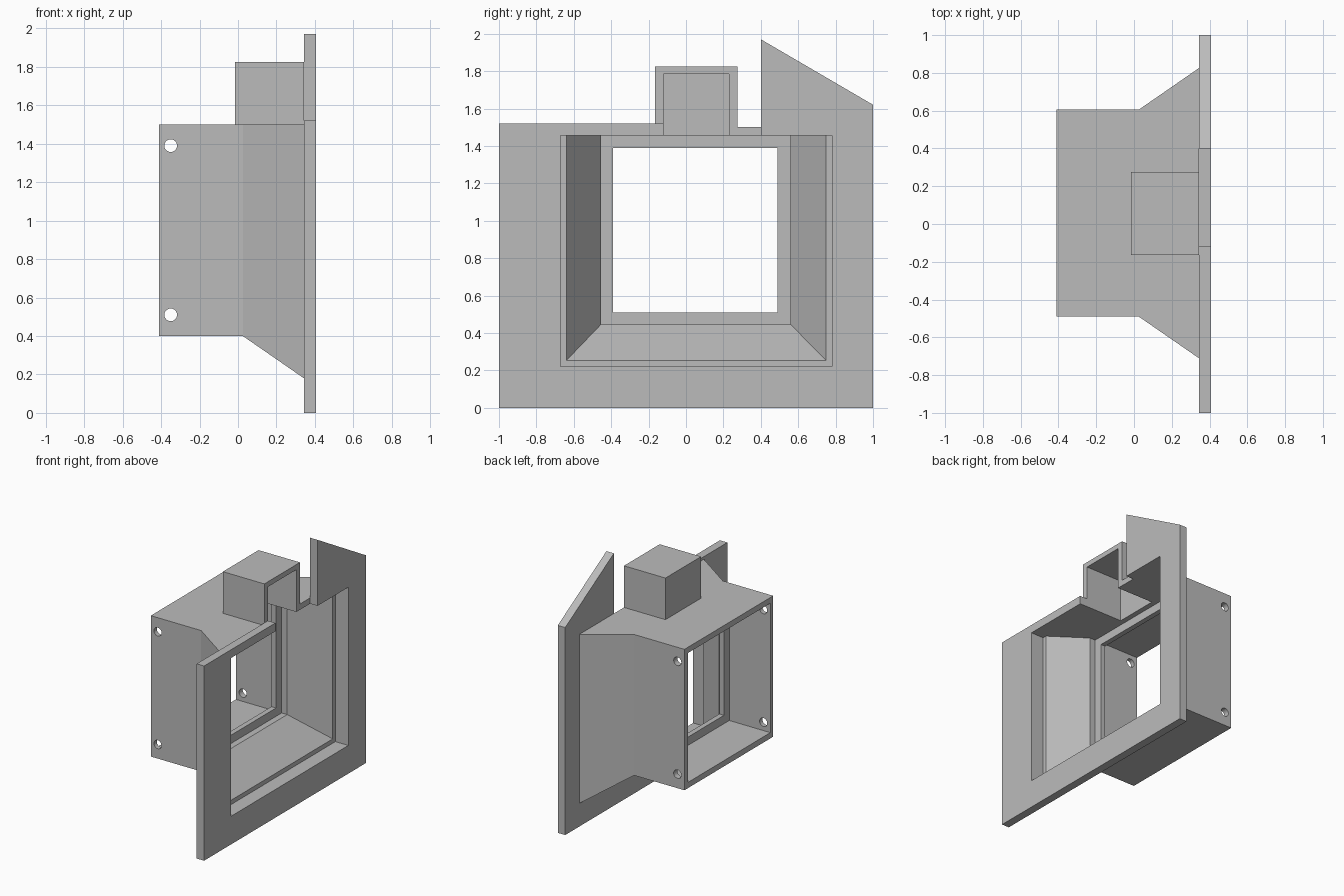
import bpy
import bmesh
import math

cube = bpy.data.objects.get("Cube")
if cube:
    bpy.data.objects.remove(cube, do_unlink=True)

grey = bpy.data.materials.new("plain_grey")
grey.use_nodes = True
grey.diffuse_color = (0.5, 0.5, 0.5, 1)
grey.node_tree.nodes["Principled BSDF"].inputs["Base Color"].default_value = (0.5, 0.5, 0.5, 1)


def finish(name, bm):
    bmesh.ops.recalc_face_normals(bm, faces=bm.faces)
    mesh = bpy.data.meshes.new(name)
    bm.to_mesh(mesh)
    bm.free()
    mesh.materials.append(grey)
    obj = bpy.data.objects.new(name, mesh)
    bpy.context.collection.objects.link(obj)
    return obj


def loft(name, *sections):
    """Solid through rectangles given as (x, y0, y1, z0, z1)."""
    bm = bmesh.new()
    rings = [[bm.verts.new((x, y, z)) for y, z in ((y0, z0), (y1, z0), (y1, z1), (y0, z1))]
             for x, y0, y1, z0, z1 in sections]
    for a, b in zip(rings, rings[1:]):
        for i in range(4):
            j = (i + 1) % 4
            bm.faces.new((a[i], a[j], b[j], b[i]))
    bm.faces.new(rings[0])
    bm.faces.new(rings[-1])
    return finish(name, bm)


def box(name, x0, x1, *rect):
    return loft(name, (x0, *rect), (x1, *rect))


def cut(target, cutters):
    bpy.context.view_layer.objects.active = target
    for cutter in cutters:
        cutter.hide_render = True
        mod = target.modifiers.new("cut", 'BOOLEAN')
        mod.operation = 'DIFFERENCE'
        mod.solver = 'EXACT'
        mod.object = cutter
        bpy.ops.object.modifier_apply(modifier=mod.name)


# Mounting plate: a frame open at the top, with one tall slanted corner
outline = [(-1, 0), (1, 0), (1, 1.62), (0.4, 1.97), (0.4, 1.455), (0.78, 1.455),
           (0.78, 0.22), (-0.67, 0.22), (-0.67, 1.455), (-0.12, 1.455),
           (-0.12, 1.52), (-1, 1.52)]
bm = bmesh.new()
face = bm.faces.new([bm.verts.new((0.343, y, z)) for y, z in outline])
side = bmesh.ops.extrude_face_region(bm, geom=[face])["geom"]
bmesh.ops.translate(bm, vec=(0.064, 0, 0),
                    verts=[v for v in side if isinstance(v, bmesh.types.BMVert)])
finish("mounting_plate", bm)

# Flared sleeve and the small housing on its top
sleeve = loft("sleeve", (-0.41, -0.49, 0.605, 0.4, 1.5), (0.025, -0.49, 0.605, 0.4, 1.5),
              (0.343, -0.71, 0.825, 0.18, 1.5))
housing = box("top_housing", -0.015, 0.343, -0.165, 0.275, 1.5, 1.825)

# Hollows: rear bay, flange window, flared throat, front recess, housing pocket
bay = (-0.455, 0.56, 0.445, 1.455)
pocket = box("pocket_cutter", 0.025, 0.5, -0.12, 0.23, 1.4, 1.785)
cutters = [
    box("bay_cutter", -0.6, -0.055, *bay),
    box("window_cutter", -0.2, 0.1, -0.39, 0.49, 0.51, 1.39),
    loft("throat_cutter", (-0.015, *bay), (0.033, *bay), (0.31, -0.649, 0.758, 0.243, 1.455)),
    box("recess_cutter", 0.295, 0.5, -0.67, 0.78, 0.22, 1.455),
    pocket,
]

# Screw holes through both side walls
for z in (0.51, 1.39):
    bpy.ops.mesh.primitive_cylinder_add(vertices=32, radius=0.033, depth=3,
                                        location=(-0.35, 0, z), rotation=(math.pi / 2, 0, 0))
    hole = bpy.context.object
    hole.name = "screw_hole_cutter"
    hole.data.materials.append(grey)
    cutters.append(hole)

cut(sleeve, cutters)
cut(housing, [pocket])
for cutter in cutters:
    bpy.data.objects.remove(cutter, do_unlink=True)
